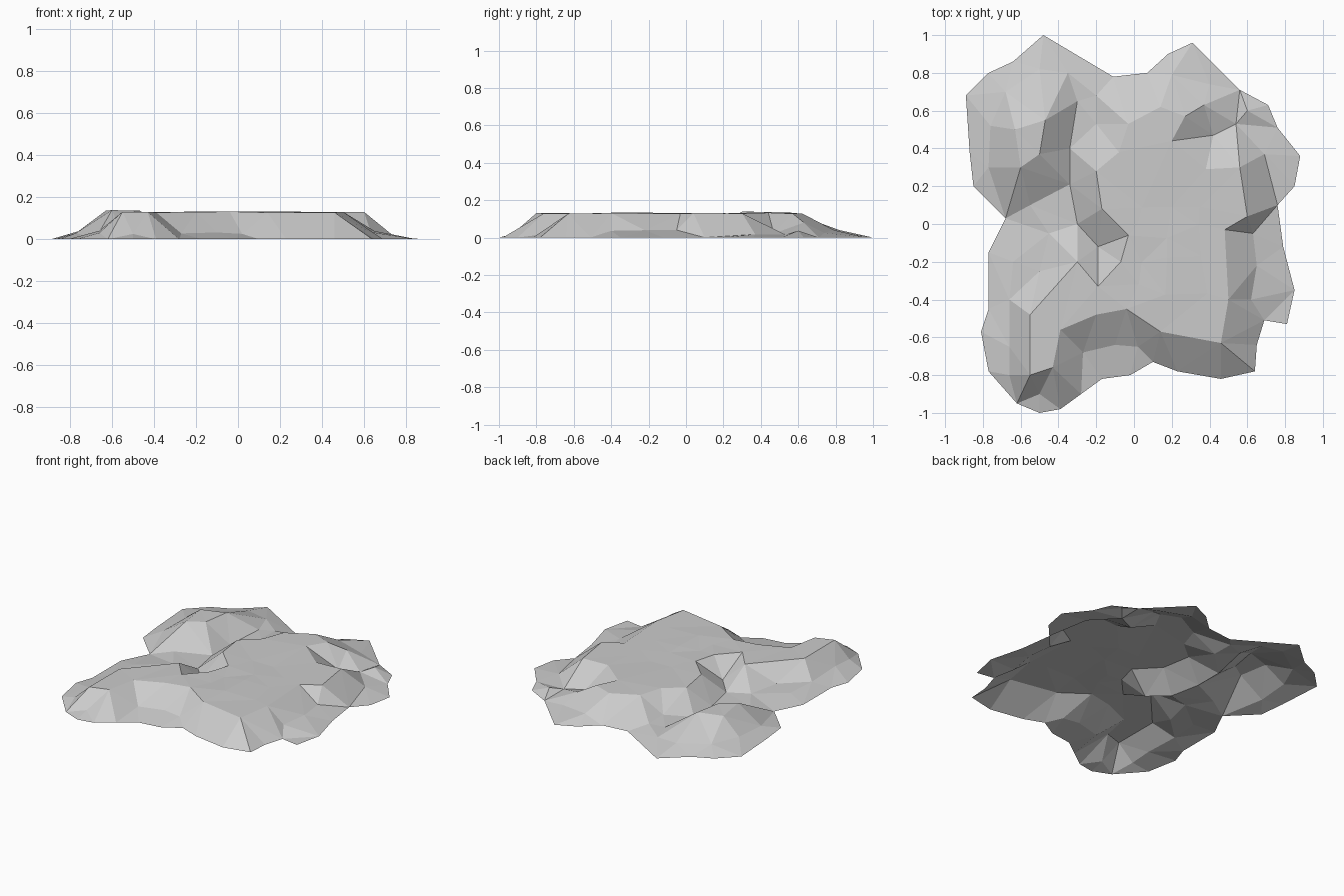
import bpy
import random
from mathutils import Vector
from mathutils.geometry import delaunay_2d_cdt

random.seed(4)

cube = bpy.data.objects.get("Cube")
if cube:
    bpy.data.objects.remove(cube, do_unlink=True)

# Ground outline of the slab, counter-clockwise from the back
outline = [
    (-.48, 1), (-.64, .86), (-.77, .8), (-.89, .68), (-.87, .38), (-.85, .2),
    (-.68, .03), (-.77, -.15), (-.77, -.45), (-.81, -.57), (-.77, -.78),
    (-.62, -.95), (-.5, -1), (-.39, -.98), (-.28, -.9), (-.17, -.82),
    (-.02, -.8), (.1, -.73), (.23, -.78), (.46, -.82), (.64, -.78),
    (.65, -.64), (.69, -.51), (.81, -.53), (.85, -.35), (.79, -.12),
    (.76, .1), (.85, .2), (.88, .36), (.76, .51), (.71, .63), (.56, .71),
    (.31, .96), (.18, .9), (.07, .8), (-.11, .78),
]

# Upper edge of the main plateau
plateau_rim = [
    (-.17, .08), (-.03, -.06), (-.07, -.2), (-.19, -.33), (-.3, -.2),
    (-.55, -.48), (-.55, -.8), (-.43, -.76), (-.39, -.56), (-.2, -.48),
    (-.04, -.45), (.14, -.57), (.46, -.63), (.5, -.4), (.48, -.03),
    (.6, .04), (.56, .3), (.38, .29), (.2, .44), (.27, .57), (.14, .62),
    (-.03, .53), (-.08, .38), (-.2, .28),
]

# Separate mound at the back
mound_rim = [(-.63, .5), (-.6, .3), (-.5, .37), (-.47, .55)]

# Floors of the gullies and the pit
gully_floor = [
    (-.55, .1), (-.34, .21), (-.34, .4), (-.3, 0), (-.19, -.12),
    (.42, .47), (.54, .53), (.69, .37),
]

# Foot of the steep slopes, where they flatten towards the outline
slope_foot = [
    (-.27, -.68), (-.1, -.64), (.02, -.65), (.62, -.4), (.65, -.22),
    (.63, -.05), (.6, .6), (.2, .79), (.4, .74), (-.3, .65), (-.2, .53),
    (-.2, .68), (-.35, .8), (-.5, .82), (-.68, .7), (-.76, .52), (-.77, .3),
    (-.45, -.05), (-.5, -.25), (-.64, -.2), (-.66, -.4), (-.66, -.65),
    (-.66, -.8), (-.5, -.9),
]

points, heights, edges = [], [], []


def add_level(level, height, wobble=0.0, closed=False):
    """Add points at one height, joined into a loop when closed."""
    start, count = len(points), len(level)
    for x, y in level:
        points.append(Vector((x, y)))
        heights.append(height + random.uniform(-wobble, wobble))
    if closed:
        edges.extend((start + i, start + (i + 1) % count) for i in range(count))


def jittered_grid(left, front, columns, rows, step):
    """Scatter points loosely over a rectangle."""
    shift = step * 0.25
    return [(left + i * step + random.uniform(-shift, shift),
             front + j * step + random.uniform(-shift, shift))
            for i in range(columns) for j in range(rows)]


add_level(outline, 0.0, closed=True)
add_level(plateau_rim, 0.13, 0.003, closed=True)
add_level(mound_rim, 0.137, 0.004, closed=True)
add_level(gully_floor, 0.02, 0.008)
add_level(slope_foot, 0.033, 0.008)
add_level([(.37, .63)], 0.08)
add_level(jittered_grid(.05, -.34, 3, 4, .15), 0.13, 0.004)

# Triangulate the levels into one open faceted shell
flat, _, faces, origin, _, _ = delaunay_2d_cdt(
    points, edges, [list(range(len(outline)))], 1, 0.0001)
verts = [(p.x, p.y, heights[o[0]] if o else 0.1) for p, o in zip(flat, origin)]

mesh = bpy.data.meshes.new("rock_slab")
mesh.from_pydata(verts, [], faces)
mesh.update()
rock = bpy.data.objects.new("rock_slab", mesh)
bpy.context.collection.objects.link(rock)

# Plain grey stone
stone = bpy.data.materials.new("grey_stone")
stone.use_nodes = True
grey = (0.6, 0.6, 0.6, 1.0)
stone.diffuse_color = grey
for node in stone.node_tree.nodes:
    if node.type == "BSDF_PRINCIPLED":
        node.inputs["Base Color"].default_value = grey
mesh.materials.append(stone)
